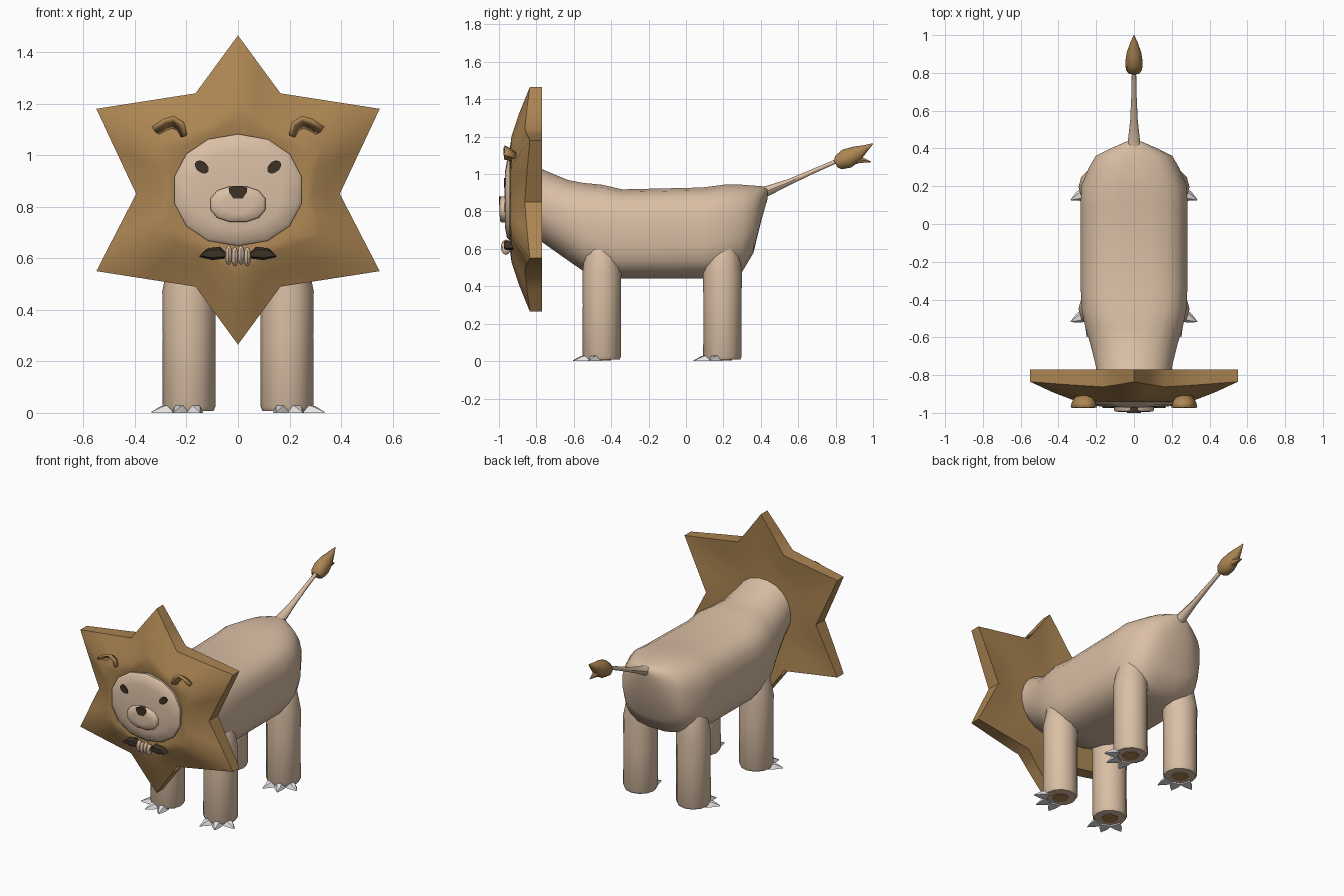
import bpy, bmesh, math
from mathutils import Vector

if "Cube" in bpy.data.objects:
    bpy.data.objects.remove(bpy.data.objects["Cube"])


def material(name, rgb):
    m = bpy.data.materials.new(name)
    m.diffuse_color = (*rgb, 1)
    m.use_nodes = True
    m.node_tree.nodes["Principled BSDF"].inputs["Base Color"].default_value = m.diffuse_color
    return m


TAN = material("tan_fur", (0.70, 0.52, 0.375))
BROWN = material("brown_mane", (0.41, 0.235, 0.085))
DARK = material("dark_brown", (0.045, 0.032, 0.02))
WHITE = material("claw_white", (0.80, 0.80, 0.80))


def finish(name, bm, mat, angle=40):
    bmesh.ops.recalc_face_normals(bm, faces=bm.faces)
    me = bpy.data.meshes.new(name)
    bm.to_mesh(me)
    bm.free()
    ob = bpy.data.objects.new(name, me)
    bpy.context.collection.objects.link(ob)
    me.materials.append(mat)
    bpy.ops.object.select_all(action='DESELECT')
    ob.select_set(True)
    bpy.context.view_layer.objects.active = ob
    bpy.ops.object.shade_smooth_by_angle(angle=math.radians(angle))
    return ob


def loft(name, rings, mat, angle=40, caps=True):
    """Skin a list of equal-length point rings."""
    bm = bmesh.new()
    vs = [[bm.verts.new(p) for p in r] for r in rings]
    n = len(vs[0])
    for a, b in zip(vs, vs[1:]):
        for i in range(n):
            j = (i + 1) % n
            bm.faces.new((a[i], a[j], b[j], b[i]))
    if caps:
        bm.faces.new(vs[0])
        bm.faces.new(vs[-1])
    return finish(name, bm, mat, angle)


def oval(cx, y, cz, rx, rz, n, power=2.0, tilt=0.0):
    """Superellipse ring in the xz plane."""
    pts = []
    for i in range(n):
        a = 2 * math.pi * (i + 0.5) / n
        c, s = math.cos(a), math.sin(a)
        u = math.copysign(abs(c) ** (2 / power), c) * rx
        v = math.copysign(abs(s) ** (2 / power), s) * rz
        pts.append((cx + u * math.cos(tilt) - v * math.sin(tilt), y,
                    cz + u * math.sin(tilt) + v * math.cos(tilt)))
    return pts


def disc(cx, cy, z, r, n=12):
    return [(cx + r * math.cos(2 * math.pi * i / n),
             cy + r * math.sin(2 * math.pi * i / n), z) for i in range(n)]


def tube(name, path, mat, n=10):
    """Rings along a path in the yz plane: (y, z, x radius, other radius)."""
    rings = []
    for k, (y, z, rx, rr) in enumerate(path):
        a, b = path[max(k - 1, 0)], path[min(k + 1, len(path) - 1)]
        d = Vector((0, b[0] - a[0], b[1] - a[1])).normalized()
        up = Vector((0, -d.z, d.y))
        rings.append([Vector((0, y, z)) + Vector((rx * math.cos(t), 0, 0)) + up * rr * math.sin(t)
                      for t in (2 * math.pi * i / n for i in range(n))])
    return loft(name, rings, mat)


# Body: y, top, bottom, half width
sections = [(-0.82, 1.05, 0.67, 0.195, 2.1), (-0.75, 1.02, 0.62, 0.205, 2.1),
            (-0.63, 0.97, 0.535, 0.235, 2.3), (-0.55, 0.955, 0.48, 0.26, 2.6),
            (-0.45, 0.945, 0.45, 0.28, 3.0), (-0.34, 0.92, 0.44, 0.285, 3.2),
            (0.09, 0.93, 0.44, 0.285, 3.2), (0.20, 0.945, 0.45, 0.283, 3.0),
            (0.30, 0.945, 0.475, 0.24, 2.8), (0.36, 0.94, 0.575, 0.205, 2.6),
            (0.40, 0.937, 0.74, 0.125, 2.2), (0.437, 0.925, 0.87, 0.04, 2.0)]
loft("body", [oval(0, y, (t + b) / 2, w, (t - b) / 2, 20, p) for y, t, b, w, p in sections], TAN, 60)

# Tail and its tuft
tube("tail", [(0.38, 0.89, 0.06, 0.04), (0.44, 0.912, 0.032, 0.028), (0.55, 0.957, 0.02, 0.017),
              (0.68, 1.015, 0.014, 0.013), (0.83, 1.08, 0.011, 0.011)], TAN)
tube("tail_tuft", [(0.80, 1.055, 0.03, 0.022), (0.815, 1.062, 0.043, 0.042), (0.86, 1.083, 0.046, 0.056),
                   (0.91, 1.108, 0.038, 0.045), (0.96, 1.138, 0.02, 0.02), (1.0, 1.163, 0.002, 0.002)], BROWN)
tube("tail_tuft_tip", [(0.87, 1.07, 0.03, 0.03), (0.93, 1.078, 0.02, 0.022),
                       (0.99, 1.065, 0.002, 0.002)], BROWN, 6)

# Legs with pads and claws
for side, sx in (("right", 1), ("left", -1)):
    for end, cy in (("front", -0.45), ("rear", 0.195)):
        cx = 0.19 * sx
        loft(f"{end}_{side}_leg", [disc(cx, cy, 0.008, 0.095), disc(cx, cy, 0.025, 0.103),
                                   disc(cx, cy, 0.30, 0.102), disc(cx, cy, 0.47, 0.104),
                                   disc(cx - 0.012 * sx, cy, 0.60, 0.09),
                                   disc(cx - 0.03 * sx, cy, 0.70, 0.06)], TAN)
        loft(f"{end}_{side}_pad", [disc(cx, cy, 0.004, 0.05), disc(cx, cy, 0.011, 0.05)], BROWN)
        for k, deg in enumerate((-15, 22, 65)):
            a = math.radians(deg)
            d = Vector((math.sin(a) * sx, -math.cos(a), 0))
            s = Vector((-d.y, d.x, 0))
            foot = Vector((cx, cy, 0))
            rings = []
            for r, w, h in ((0.075, 0.036, 0.034), (0.115, 0.026, 0.026), (0.16, 0.002, 0.004)):
                c = foot + d * r
                rings.append([c + s * w, c + s * w * 0.5 + Vector((0, 0, h)),
                              c - s * w * 0.5 + Vector((0, 0, h)), c - s * w])
            loft(f"{end}_{side}_claw_{k + 1}", rings, WHITE, 20)

# Mane: six-pointed star, puffed in front and hollow around the face
CZ = 0.865
half = [(0, 1.465), (0.165, 1.24), (0.55, 1.18), (0.395, 0.85), (0.55, 0.55), (0.165, 0.49), (0, 0.265)]
star = half + [(-x, z) for x, z in half[-2:0:-1]]
outline = []
for i, (x, z) in enumerate(star):
    nx, nz = star[(i + 1) % len(star)]
    tip = i % 2 == 0
    outline.append((x, z, -0.835 if tip else -0.862))
    outline.append(((x + nx) / 2, (z + nz) / 2, -0.85))


def star_ring(t, y, rx, rz):
    ring = []
    for x, z, oy in outline:
        a = math.atan2(z - CZ, x)
        ring.append((x + (rx * math.cos(a) - x) * t, oy if y is None else y,
                     z + (CZ + rz * math.sin(a) - z) * t))
    return ring


loft("mane", [star_ring(0.85, -0.79, 0.2, 0.19), star_ring(0.5, -0.785, 0.2, 0.19),
              star_ring(0, -0.77, 0.2, 0.19), star_ring(0, None, 0.2, 0.19),
              star_ring(0.35, -0.892, 0.23, 0.2), star_ring(0.65, -0.932, 0.23, 0.2),
              star_ring(0.82, -0.942, 0.23, 0.2), star_ring(1, -0.915, 0.22, 0.19)], BROWN, 50)

# Face, muzzle and nose
loft("face", [oval(0, y, CZ, 0.252 * s, 0.217 * s, 14, 2.15)
              for y, s in ((-0.90, 0.97), (-0.945, 1), (-0.958, 0.94), (-0.967, 0.7), (-0.971, 0.35))], TAN, 50)
loft("muzzle", [oval(0, y, 0.81, 0.11 * s, 0.071 * s, 12, 2.3)
                for y, s in ((-0.95, 1), (-0.985, 1), (-0.993, 0.92), (-0.996, 0.5))], TAN, 50)
nose = [(-0.036, 0.872), (-0.018, 0.881), (0.018, 0.881), (0.036, 0.872),
        (0.034, 0.855), (0.018, 0.832), (-0.018, 0.832), (-0.034, 0.855)]
loft("nose", [[(x, y, z) for x, z in nose] for y in (-0.965, -1.0)], DARK)

# Paired face details
tuft = [(0.04, 0.615), (0.07, 0.645), (0.12, 0.638), (0.15, 0.605), (0.10, 0.593), (0.055, 0.598)]
ear_front = [(0.203, 1.08), (0.215, 1.125), (0.25, 1.147), (0.285, 1.136), (0.332, 1.105)]
for side, sx in (("right", 1), ("left", -1)):
    loft(f"{side}_eye", [oval(0.14 * sx, y, 0.954, 0.031, 0.021, 12, 2, math.radians(40) * sx)
                         for y in (-0.964, -0.973)], DARK)
    loft(f"{side}_chin_tuft", [[(x * sx, y, 0.618 + (z - 0.618) * s) for x, z in tuft]
                               for y, s in ((-0.925, 1), (-0.962, 1), (-0.974, 0.6))], DARK)
    # Ear: curved flap that leans forward
    bm = bmesh.new()
    rows = [[bm.verts.new((sx * (0.262 + (x - 0.262) * s), y, 1.09 + (z - 1.09) * s - dz))
             for x, z in ear_front]
            for y, s, dz in ((-0.972, 1, 0), (-0.945, 0.9, 0.008), (-0.91, 0.6, 0.015))]
    for a, b in zip(rows, rows[1:]):
        for i in range(4):
            bm.faces.new((a[i], a[i + 1], b[i + 1], b[i]))
    ear = finish(f"{side}_ear", bm, BROWN, 50)
    mod = ear.modifiers.new("thickness", 'SOLIDIFY')
    mod.thickness = 0.014
    mod.offset = 0

# Pale chin beard between the tufts
for k in range(4):
    bm = bmesh.new()
    bmesh.ops.create_uvsphere(bm, u_segments=8, v_segments=6, radius=1)
    for v in bm.verts:
        v.co = (-0.036 + 0.024 * k + v.co.x * 0.015, -0.963 + v.co.y * 0.026,
                0.612 - 0.006 * (k % 2) + v.co.z * 0.038)
    finish(f"chin_beard_{k + 1}", bm, TAN)
